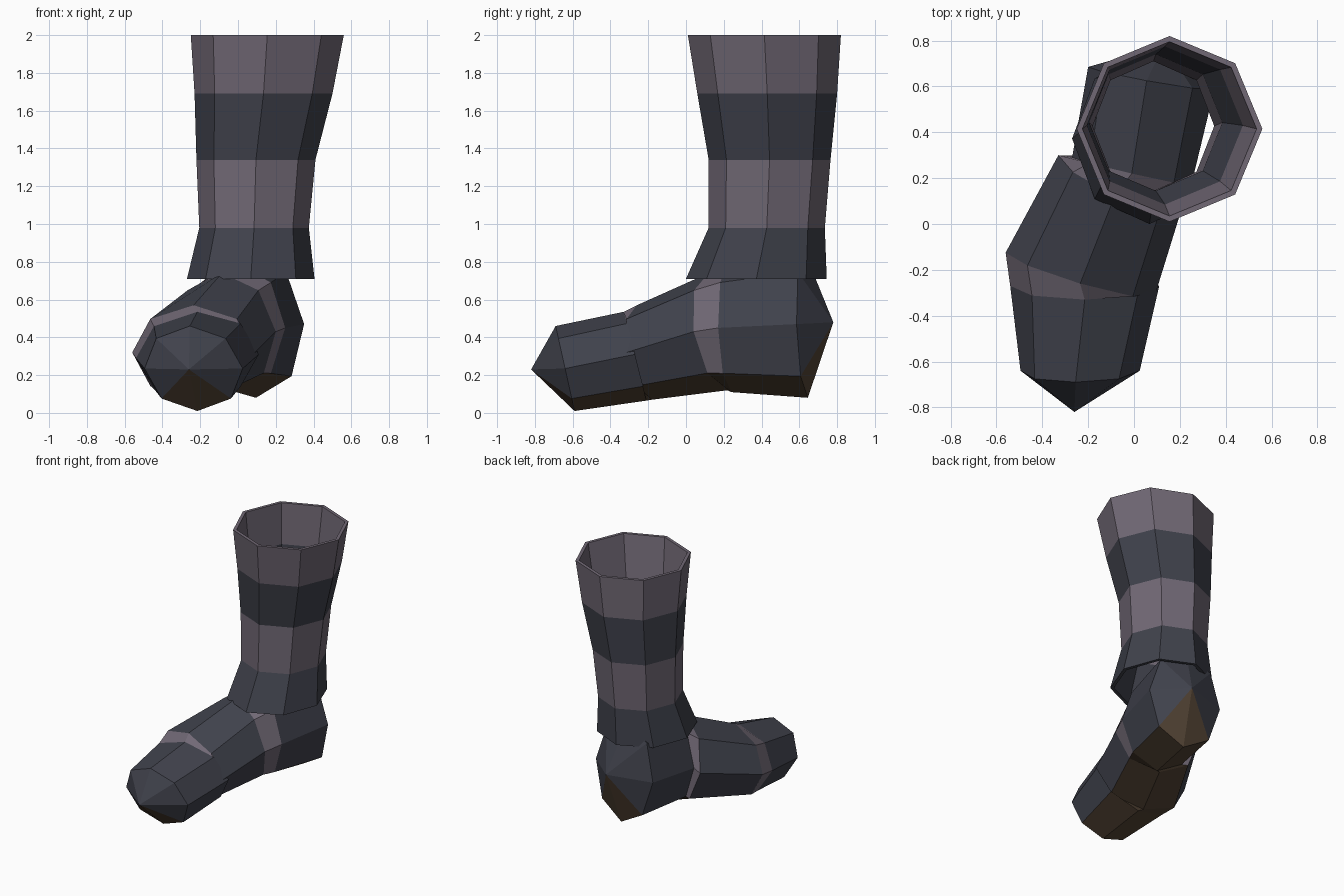
import bpy
import bmesh
from math import cos, sin, pi
from mathutils import Vector

cube = bpy.data.objects.get("Cube")
if cube:
    bpy.data.objects.remove(cube)

SIDES = 8


def material(name, rgb):
    mat = bpy.data.materials.new(name)
    mat.use_nodes = True
    mat.diffuse_color = (*rgb, 1)
    mat.node_tree.nodes["Principled BSDF"].inputs["Base Color"].default_value = (*rgb, 1)
    return mat


DARK, LIGHT, SOLE = range(3)
materials = [
    material("charcoal_cloth", (0.051, 0.054, 0.072)),
    material("grey_mauve_stripe", (0.165, 0.140, 0.178)),
    material("brown_sole", (0.085, 0.056, 0.034)),
]


def add_ring(bm, centre, side, up):
    """Octagon spanned by a sideways and an upward half axis."""
    c, s, u = Vector(centre), Vector(side), Vector(up)
    angles = [2 * pi * k / SIDES for k in range(SIDES)]
    return [bm.verts.new(c + s * cos(a) + u * sin(a)) for a in angles]


def bridge(bm, a, b, colour):
    """Join two rings; colour is a function of the segment number."""
    for k in range(SIDES):
        n = (k + 1) % SIDES
        bm.faces.new((a[k], a[n], b[n], b[k])).material_index = colour(k)


def cap(bm, ring, tip, colour):
    point = bm.verts.new(tip)
    for k in range(SIDES):
        face = bm.faces.new((ring[k], ring[(k + 1) % SIDES], point))
        face.material_index = colour(k)


def finish(bm, name):
    bmesh.ops.recalc_face_normals(bm, faces=bm.faces)
    mesh = bpy.data.meshes.new(name)
    bm.to_mesh(mesh)
    bm.free()
    for mat in materials:
        mesh.materials.append(mat)
    obj = bpy.data.objects.new(name, mesh)
    bpy.context.collection.objects.link(obj)
    return obj


# Striped leg tube: z, min x, max x, min y, max y of each level
levels = [
    (2.00, -0.25, 0.56, 0.01, 0.82),
    (1.69, -0.23, 0.50, 0.06, 0.80),
    (1.34, -0.22, 0.41, 0.12, 0.765),
    (0.98, -0.205, 0.375, 0.12, 0.735),
    (0.71, -0.27, 0.405, 0.00, 0.745),
]


def leg_wall(bm, inset):
    rings = []
    for z, x0, x1, y0, y1 in levels:
        rings.append(add_ring(bm, ((x0 + x1) / 2, (y0 + y1) / 2, z),
                              ((x1 - x0) / 2 - inset, 0, 0),
                              (0, (y1 - y0) / 2 - inset, 0)))
    for i in range(len(rings) - 1):
        bridge(bm, rings[i], rings[i + 1], lambda k: DARK if i % 2 else LIGHT)
    return rings


bm = bmesh.new()
outer = leg_wall(bm, 0)
inner = leg_wall(bm, 0.025)
bridge(bm, outer[0], inner[0], lambda k: LIGHT)
bridge(bm, outer[-1], inner[-1], lambda k: DARK)
finish(bm, "striped_leg")

# Foot rings from heel to toe: centre, side axis, up axis
foot = [
    ((0.075, 0.635, 0.47), (0.275, -0.05, 0), (-0.02, -0.01, 0.39)),
    ((-0.01, 0.23, 0.45), (0.26, -0.06, 0), (0, -0.01, 0.34)),
    ((-0.065, 0.17, 0.43), (0.265, -0.13, 0), (-0.02, -0.05, 0.31)),
    ((-0.235, -0.22, 0.32), (0.325, -0.095, 0), (0, -0.04, 0.25)),
    ((-0.215, -0.27, 0.30), (0.325, 0, 0.01), (0, -0.06, 0.235)),
    ((-0.235, -0.64, 0.235), (0.26, 0, 0), (-0.02, -0.05, 0.225)),
]


def foot_colour(upper):
    """The two lowest segments are sole."""
    return lambda k: SOLE if k in (5, 6) else upper


bm = bmesh.new()
rings = [add_ring(bm, *r) for r in foot]
for i, upper in enumerate((DARK, LIGHT, DARK, LIGHT, DARK)):
    bridge(bm, rings[i], rings[i + 1], foot_colour(upper))
cap(bm, rings[0], (0.13, 0.78, 0.48), foot_colour(DARK))
cap(bm, rings[-1], (-0.26, -0.82, 0.23), foot_colour(DARK))
finish(bm, "foot")
